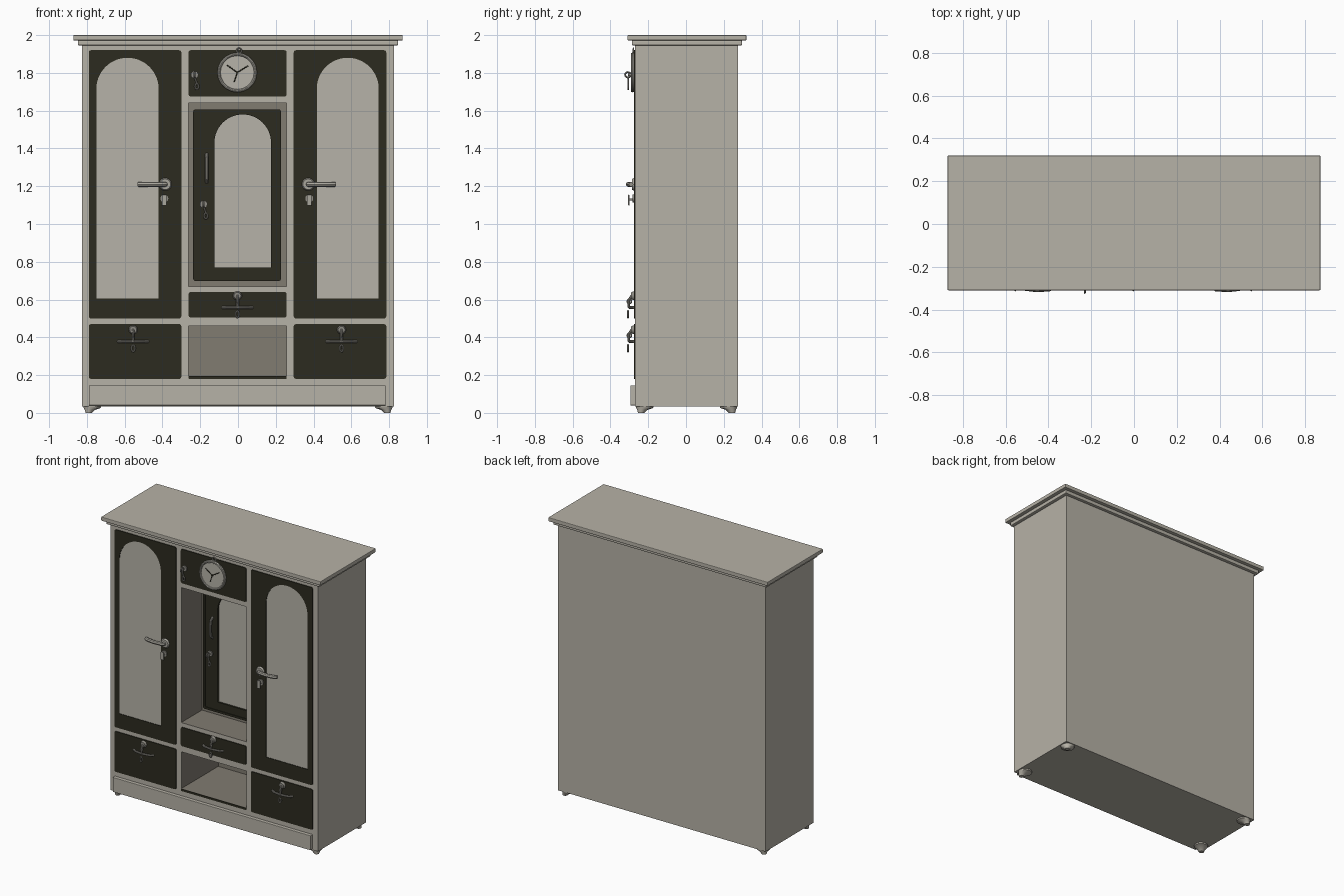
import bpy, bmesh, math
from mathutils import Matrix, Vector

if "Cube" in bpy.data.objects:
    bpy.data.objects.remove(bpy.data.objects["Cube"])


def material(name, rgb):
    m = bpy.data.materials.new(name)
    m.diffuse_color = (*rgb, 1)
    m.use_nodes = True
    m.node_tree.nodes["Principled BSDF"].inputs["Base Color"].default_value = m.diffuse_color
    return m


WOOD = material("pale grey wood", (0.47, 0.445, 0.385))
INNER = material("interior grey brown", (0.22, 0.20, 0.165))
DARK = material("dark olive panel", (0.025, 0.024, 0.014))
GLASS = material("pale pane", (0.47, 0.45, 0.395))
METAL = material("grey metal", (0.27, 0.26, 0.23))
LEVER = material("light metal", (0.40, 0.385, 0.34))
FRONT = -0.27


def finish(bm, name, mat, smooth=False):
    bmesh.ops.recalc_face_normals(bm, faces=bm.faces)
    me = bpy.data.meshes.new(name)
    bm.to_mesh(me)
    bm.free()
    for p in me.polygons:
        p.use_smooth = smooth
    ob = bpy.data.objects.new(name, me)
    bpy.context.collection.objects.link(ob)
    me.materials.append(mat)
    if smooth:
        select(ob)
        bpy.ops.object.shade_smooth_by_angle(angle=math.radians(40))
    return ob


def select(ob):
    bpy.ops.object.select_all(action='DESELECT')
    ob.select_set(True)
    bpy.context.view_layer.objects.active = ob


def box(name, x0, x1, y0, y1, z0, z1, mat, bevel=0.0):
    bm = bmesh.new()
    mtx = Matrix.Translation(((x0 + x1) / 2, (y0 + y1) / 2, (z0 + z1) / 2))
    bmesh.ops.create_cube(bm, size=1, matrix=mtx @ Matrix.Diagonal((x1 - x0, y1 - y0, z1 - z0, 1)))
    if bevel:
        bmesh.ops.bevel(bm, geom=bm.edges[:], offset=bevel, segments=2, profile=0.5, affect='EDGES')
    return finish(bm, name, mat)


def disc(name, x, z, r, y_back, y_front, mat, r_front=None):
    # round part whose axis points out of the front
    bm = bmesh.new()
    mtx = Matrix.Translation((x, (y_back + y_front) / 2, z)) @ Matrix.Rotation(math.pi / 2, 4, 'X')
    bmesh.ops.create_cone(bm, cap_ends=True, segments=32, radius1=r, radius2=r_front or r,
                          depth=y_back - y_front, matrix=mtx)
    return finish(bm, name, mat, True)


def tube(name, pts, r, mat, cyclic=False):
    cu = bpy.data.curves.new(name, 'CURVE')
    cu.dimensions = '3D'
    cu.bevel_depth, cu.bevel_resolution, cu.use_fill_caps = r, 2, True
    sp = cu.splines.new('POLY')
    sp.points.add(len(pts) - 1)
    for p, c in zip(sp.points, pts):
        p.co = (*c, 1)
    sp.use_cyclic_u = cyclic
    return to_mesh(name, cu, mat, True)


def to_mesh(name, cu, mat, smooth):
    ob = bpy.data.objects.new(name, cu)
    bpy.context.collection.objects.link(ob)
    cu.materials.append(mat)
    if not smooth:
        ob.rotation_euler.x = math.pi / 2
    select(ob)
    bpy.ops.object.convert(target='MESH')
    ob = bpy.context.object
    if smooth:
        bpy.ops.object.shade_smooth_by_angle(angle=math.radians(40))
    return ob


def arc(cx, cz, r, a0, a1, n):
    return [(cx + r * math.cos(math.radians(a0 + (a1 - a0) * i / n)),
             cz + r * math.sin(math.radians(a0 + (a1 - a0) * i / n))) for i in range(n + 1)]


def rounded(x0, x1, z0, z1, r=0.012):
    return (arc(x1 - r, z1 - r, r, 0, 90, 4) + arc(x0 + r, z1 - r, r, 90, 180, 4)
            + arc(x0 + r, z0 + r, r, 180, 270, 4) + arc(x1 - r, z0 + r, r, 270, 360, 4))


def arch(x0, x1, z0, z1):
    r = (x1 - x0) / 2
    return [(x0, z0), (x1, z0)] + arc((x0 + x1) / 2, z1 - r, r, 0, 180, 28)


def plate(name, outlines, y_back, thick, mat):
    # flat panel from an outline, with later outlines cut out
    cu = bpy.data.curves.new(name, 'CURVE')
    cu.dimensions, cu.fill_mode, cu.extrude = '2D', 'BOTH', thick / 2
    for pts in outlines:
        sp = cu.splines.new('POLY')
        sp.points.add(len(pts) - 1)
        for p, (x, z) in zip(sp.points, pts):
            p.co = (x, z, 0, 1)
        sp.use_cyclic_u = True
    ob = to_mesh(name, cu, mat, False)
    ob.location.y = y_back - thick / 2
    return ob


def ring(name, c, r, tr, mat, axis='y', stretch=1.0):
    pts = []
    for i in range(20):
        a = math.tau * i / 20
        u, v = r * math.cos(a), r * stretch * math.sin(a)
        pts.append((c[0] + (u if axis == 'y' else 0), c[1] + (u if axis == 'x' else 0), c[2] + v))
    return tube(name, pts, tr, mat, True)


# carcass with two recesses cut into the front
carcass = box("carcass", -0.825, 0.825, FRONT, 0.275, 0.035, 1.95, WOOD)
carcass.data.materials.append(INNER)
NICHES = [(0.67, 1.64, -0.035), (0.195, 0.46, 0.15)]
for z0, z1, back in NICHES:
    cutter = box("recess_cutter", -0.262, 0.258, -0.4, back, z0, z1, INNER)
    mod = carcass.modifiers.new("recess", 'BOOLEAN')
    mod.operation, mod.solver, mod.object = 'DIFFERENCE', 'EXACT', cutter
    select(carcass)
    bpy.ops.object.modifier_apply(modifier=mod.name)
    bpy.data.objects.remove(cutter)
for p in carcass.data.polygons:
    c = p.center
    inside = abs(c.x) < 0.27 and FRONT + 0.005 < c.y < 0.2 and 0.19 < c.z < 1.7
    p.material_index = 1 if inside else 0

# cornice and plinth
box("cornice_lower", -0.848, 0.848, -0.287, 0.297, 1.945, 1.973, WOOD, 0.006)
box("cornice_top", -0.872, 0.872, -0.31, 0.32, 1.972, 2.0, WOOD, 0.004)
box("plinth_board", -0.79, 0.782, -0.295, FRONT + 0.01, 0.04, 0.145, WOOD, 0.003)

# feet that lean to the outer corners
for sx in (-1, 1):
    for sy in (-1, 1):
        bm = bmesh.new()
        loops = []
        for z, off, r in ((0.037, 0, 0.047), (0.026, 0, 0.045), (0.016, 0.012, 0.027), (0.0, 0.018, 0.017)):
            loops.append([bm.verts.new((sx * (0.772 + off) + r * math.cos(math.tau * i / 20),
                                        0.003 + sy * (0.222 + off) + r * math.sin(math.tau * i / 20), z))
                          for i in range(20)])
        for a, b in zip(loops, loops[1:]):
            for i in range(20):
                bm.faces.new((a[i - 1], a[i], b[i], b[i - 1]))
        bm.faces.new(loops[0])
        bm.faces.new(loops[-1])
        finish(bm, "foot", WOOD, True)

# tall wardrobe doors with arched panes, and the drawers beneath
for x0, x1, w0, w1 in ((-0.79, -0.30, -0.75, -0.42), (0.295, 0.785, 0.417, 0.745)):
    plate("tall_door", [rounded(x0, x1, 0.50, 1.92), arch(w0, w1, 0.605, 1.88)], FRONT, 0.006, DARK)
    plate("tall_door_pane", [arch(w0, w1, 0.605, 1.88)], FRONT, 0.002, GLASS)
    plate("lower_drawer", [rounded(x0, x1, 0.18, 0.47)], FRONT, 0.006, DARK)

# middle column panels
plate("clock_panel", [rounded(-0.262, 0.258, 1.675, 1.92)], FRONT, 0.006, DARK)
plate("middle_drawer", [rounded(-0.262, 0.258, 0.505, 0.64)], FRONT, 0.006, DARK)
plate("shelf_lip", [rounded(-0.262, 0.258, 0.18, 0.195, 0.004)], FRONT, 0.003, DARK)

# small door at the back of the niche
IN = NICHES[0][2]
pane = arch(-0.125, 0.175, 0.77, 1.58)
plate("inner_door", [rounded(-0.235, 0.225, 0.70, 1.605), pane], IN, 0.018, DARK)
plate("inner_door_edge", [rounded(-0.237, 0.227, 0.698, 1.607), rounded(-0.222, 0.212, 0.713, 1.592)],
      IN - 0.001, 0.022, DARK)
plate("inner_door_pane", [pane], IN, 0.005, GLASS)
tube("inner_door_handle", [(-0.165, IN - 0.015, 1.37), (-0.165, IN - 0.04, 1.35),
                           (-0.165, IN - 0.045, 1.295), (-0.165, IN - 0.04, 1.24),
                           (-0.165, IN - 0.015, 1.22)], 0.009, METAL)


def hanging_key(x, z, y):
    disc("key_plate", x, z, 0.02, y, y - 0.008, METAL)
    disc("key_shaft", x, z, 0.006, y, y - 0.03, METAL)
    ring("key_bow", (x, y - 0.032, z), 0.014, 0.005, METAL, 'x')
    tube("key_chain", [(x, y - 0.03, z - 0.012), (x + 0.012, y - 0.03, z - 0.045)], 0.005, METAL)
    ring("key_tag", (x + 0.012, y - 0.03, z - 0.062), 0.009, 0.005, METAL, 'y', 1.6)


hanging_key(-0.23, 1.79, FRONT - 0.006)
hanging_key(-0.182, 1.105, IN - 0.018)

# lever handles with a key lock below each
for s, x in ((-1, -0.385), (1, 0.372)):
    y = FRONT - 0.005
    disc("lever_rosette", x, 1.21, 0.034, y, y - 0.012, LEVER, 0.028)
    tube("lever_handle", [(x, y, 1.21), (x, -0.294, 1.21), (x + s * 0.012, -0.303, 1.21),
                          (x + s * 0.07, -0.306, 1.21), (x + s * 0.12, -0.300, 1.21),
                          (x + s * 0.142, -0.290, 1.21)], 0.013, LEVER)
    disc("lock_plate", x + s * 0.005, 1.135, 0.021, y, y - 0.008, METAL)
    disc("lock_key_shaft", x + s * 0.005, 1.13, 0.006, y, -0.302, METAL)
    box("lock_key_bow", x + s * 0.005 - 0.012, x + s * 0.005 + 0.012, -0.306, -0.298, 1.098, 1.155, LEVER, 0.003)

# drawer pulls: rosette, bowed bar and hanging tag
for x, z in ((-0.555, 0.44), (0.548, 0.44), (-0.003, 0.62)):
    y = FRONT - 0.005
    b = z - 0.062
    disc("pull_rosette", x, z, 0.024, y, y - 0.016, METAL, 0.018)
    tube("pull_stem", [(x, y - 0.012, z), (x, -0.302, z - 0.022), (x, -0.304, b)], 0.007, METAL)
    ring("pull_ring", (x, -0.300, z - 0.03), 0.011, 0.004, METAL, 'x')
    tube("pull_bar", [(x - 0.08, y, b), (x - 0.06, -0.290, b), (x, -0.299, b), (x + 0.06, -0.290, b),
                      (x + 0.08, y, b)], 0.008, METAL)
    ring("pull_tag", (x, -0.307, b - 0.036), 0.009, 0.005, METAL, 'y', 1.9)

# clock with rim, dial, hands and hanging loop
CX, CZ = -0.004, 1.802
disc("clock_case", CX, CZ, 0.106, FRONT, -0.284, METAL, 0.102)
ring("clock_rim", (CX, -0.284, CZ), 0.097, 0.008, LEVER)
disc("clock_dial", CX, CZ, 0.088, -0.284, -0.286, GLASS)
for dx, dz in ((-0.055, 0.04), (0.058, 0.036), (-0.016, -0.05)):
    tube("clock_hand", [(CX, -0.288, CZ), (CX + dx, -0.288, CZ + dz)], 0.003, DARK)
disc("clock_hub", CX, CZ, 0.007, -0.286, -0.292, DARK)
ring("clock_loop", (CX + 0.01, -0.278, CZ + 0.115), 0.013, 0.004, METAL)
